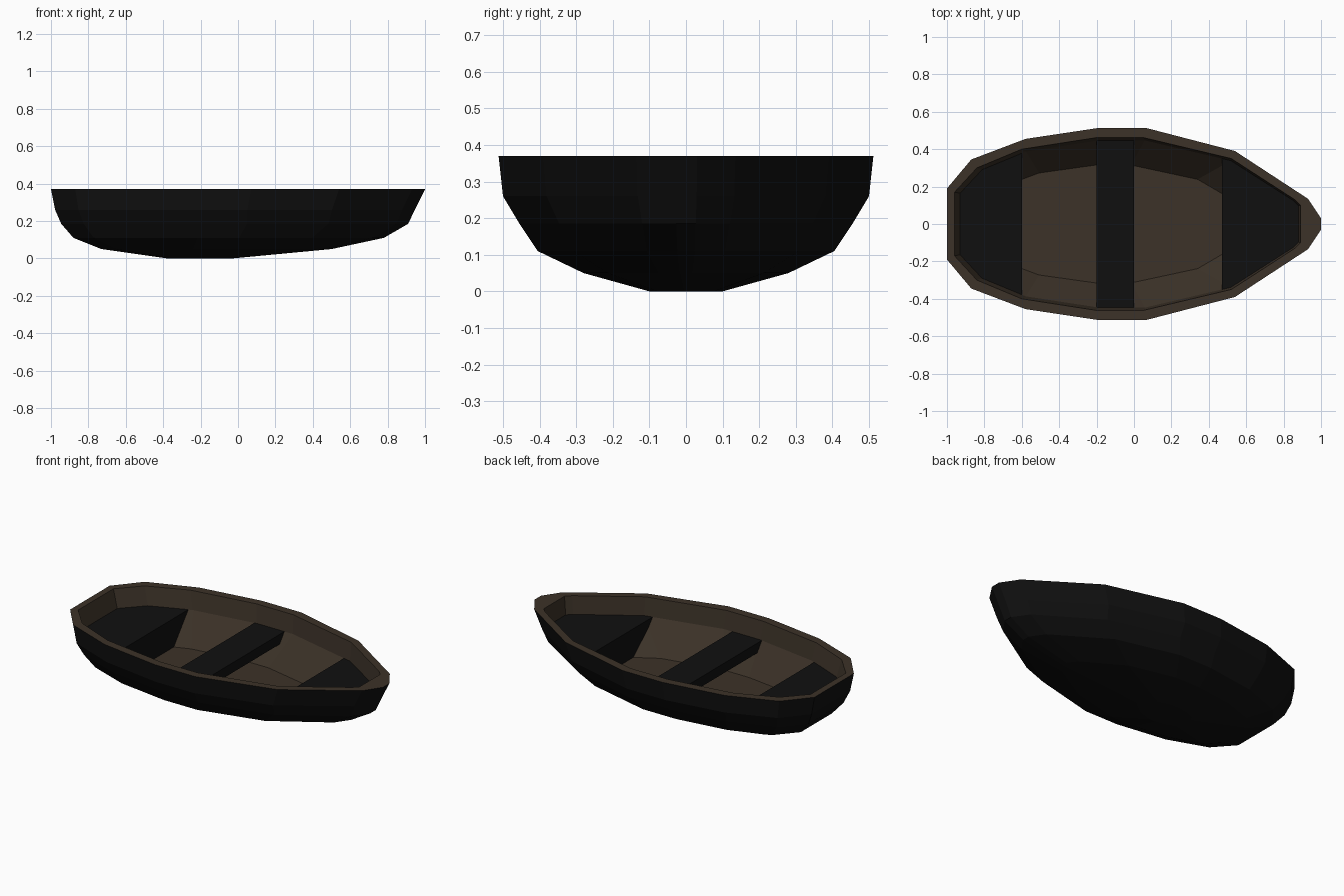
import bpy, bmesh

if "Cube" in bpy.data.objects:
    bpy.data.objects.remove(bpy.data.objects["Cube"])

def material(name, rgb):
    m = bpy.data.materials.new(name)
    m.diffuse_color = (*rgb, 1)
    m.use_nodes = True
    m.node_tree.nodes["Principled BSDF"].inputs["Base Color"].default_value = m.diffuse_color
    return m

black = material("black paint", (0.005, 0.005, 0.005))
brown = material("dark brown wood", (0.045, 0.032, 0.021))

# half outlines of the gunwale, stern to bow
OUTER = [(-1, .19), (-.87, .345), (-.58, .455), (-.2, .512), (.07, .512),
         (.54, .39), (.93, .135), (1, .03)]
INNER = [(-.96, .17), (-.84, .30), (-.6, .40), (-.2, .462), (.05, .462),
         (.52, .35), (.86, .13), (.89, .10)]
# levels: z, stern x, bow x, half width
OUT_LEVELS = [(0, -.38, -.03, .10), (.05, -.73, .50, .28), (.11, -.88, .78, .405),
              (.185, -.945, .91, .455), (.26, -.978, .945, .50), (.37, -1, 1, .512)]
IN_LEVELS = [(.37, -.96, .89, .462), (.26, -.93, .88, .447), (.085, -.78, .62, .315)]

def ring(bm, half, level):
    """Fit the mirrored outline to one level."""
    z, lo, hi, w = level
    x0, x1, wide = half[0][0], half[-1][0], max(p[1] for p in half)
    fit = [(lo + (x - x0) / (x1 - x0) * (hi - lo), y * w / wide) for x, y in half]
    pts = [(x, -y) for x, y in fit] + [(x, y) for x, y in reversed(fit)]
    return [bm.verts.new((x, y, z)) for x, y in pts]

def loft(bm, rings, mats):
    n = len(rings[0])
    for a, b, mi in zip(rings, rings[1:], mats):
        for i in range(n):
            j = (i + 1) % n
            bm.faces.new((a[i], a[j], b[j], b[i])).material_index = mi
    bm.faces.new(rings[0]).material_index = mats[0]
    bm.faces.new(rings[-1]).material_index = mats[-1]

def finish(bm, name, mats):
    bmesh.ops.recalc_face_normals(bm, faces=bm.faces)
    me = bpy.data.meshes.new(name)
    bm.to_mesh(me)
    bm.free()
    for m in mats:
        me.materials.append(m)
    ob = bpy.data.objects.new(name, me)
    bpy.context.collection.objects.link(ob)

# hull: black outside, brown rim and inside
bm = bmesh.new()
rings = [ring(bm, OUTER, l) for l in OUT_LEVELS] + [ring(bm, INNER, l) for l in IN_LEVELS]
loft(bm, rings, [0] * 5 + [1] * 3)
finish(bm, "hull", [black, brown])

# seats: slices of the inner space
def seat(name, xmin, xmax, zmin):
    bm = bmesh.new()
    loft(bm, [ring(bm, INNER, l) for l in IN_LEVELS[1:]], [0])
    for co, no in (((xmin, 0, 0), (-1, 0, 0)), ((xmax, 0, 0), (1, 0, 0)),
                   ((0, 0, zmin), (0, 0, -1))):
        cut = bmesh.ops.bisect_plane(bm, geom=bm.verts[:] + bm.edges[:] + bm.faces[:],
                                     plane_co=co, plane_no=no, clear_outer=True)
        edges = [e for e in cut["geom_cut"] if isinstance(e, bmesh.types.BMEdge)]
        if edges:
            bmesh.ops.holes_fill(bm, edges=edges, sides=0)
    finish(bm, name, [black])

seat("stern_seat", -2, -.6, 0)
seat("middle_seat", -.2, 0, .2)
seat("bow_seat", .47, 2, 0)
